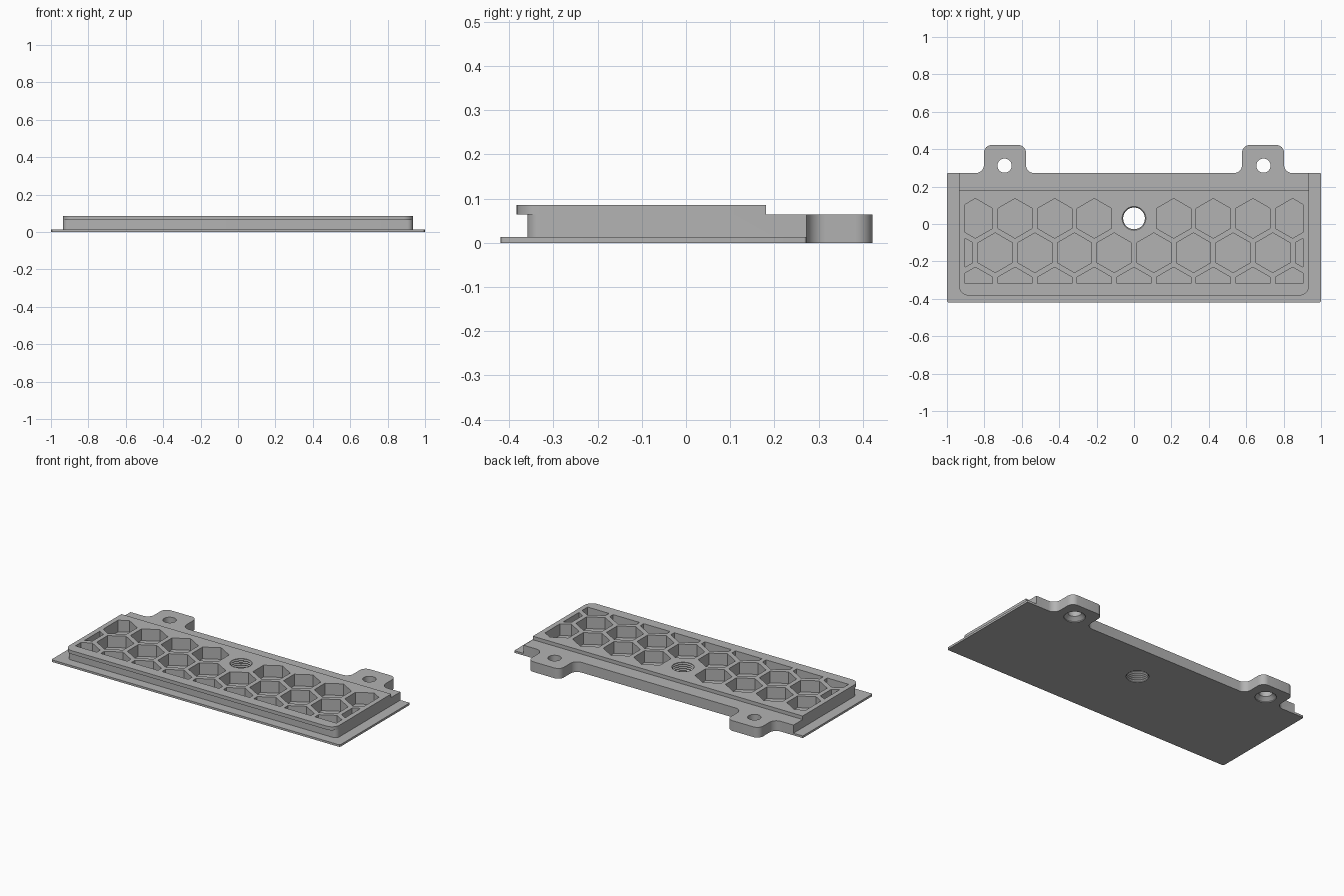
import bpy, bmesh, math
from mathutils import Vector

if "Cube" in bpy.data.objects:
    bpy.data.objects.remove(bpy.data.objects["Cube"])

grey = bpy.data.materials.new("mid grey")
grey.use_nodes = True
colour = (0.45, 0.45, 0.45, 1)
grey.diffuse_color = colour
grey.node_tree.nodes["Principled BSDF"].inputs["Base Color"].default_value = colour

PLATE_TOP, SHELF, TOP = 0.013, 0.064, 0.086
HOLE_Y = 0.03


def rounded(corners, steps=8):
    """Outline from (x, y, radius) corners, each replaced by an arc."""
    out = []
    for i, (x, y, r) in enumerate(corners):
        p = Vector((x, y))
        if r == 0:
            out.append(p)
            continue
        a = (Vector(corners[i - 1][:2]) - p).normalized()
        b = (Vector(corners[(i + 1) % len(corners)][:2]) - p).normalized()
        centre = p + (a + b) * r
        for k in range(steps + 1):
            t = k / steps * math.pi / 2
            out.append(centre - b * r * math.cos(t) - a * r * math.sin(t))
    return out


def prism(bm, outline, z0, z1):
    low = [bm.verts.new((x, y, z0)) for x, y in outline]
    high = [bm.verts.new((x, y, z1)) for x, y in outline]
    bm.faces.new(low[::-1])
    bm.faces.new(high)
    for i in range(len(low)):
        j = (i + 1) % len(low)
        bm.faces.new((low[i], low[j], high[j], high[i]))


def lathe(bm, x, y, profile, sides=40):
    """Closed solid of revolution from (radius, z) pairs, low to high."""
    rings = []
    for r, z in profile:
        angles = [2 * math.pi * k / sides for k in range(sides)]
        rings.append([bm.verts.new((x + r * math.cos(t), y + r * math.sin(t), z)) for t in angles])
    bm.faces.new(rings[0][::-1])
    bm.faces.new(rings[-1])
    for a, b in zip(rings, rings[1:]):
        for i in range(sides):
            j = (i + 1) % sides
            bm.faces.new((a[i], a[j], b[j], b[i]))


def clip(poly, axis, limit, sign):
    """Keep the part of a polygon where sign * coordinate <= limit."""
    out = []
    for p, q in zip(poly, poly[1:] + poly[:1]):
        dp, dq = limit - sign * p[axis], limit - sign * q[axis]
        if dp >= 0:
            out.append(p)
        if dp * dq < 0:
            out.append(p.lerp(q, dp / (dp - dq)))
    return out


def make(name, bm):
    bmesh.ops.recalc_face_normals(bm, faces=bm.faces)
    mesh = bpy.data.meshes.new(name)
    bm.to_mesh(mesh)
    bm.free()
    mesh.materials.append(grey)
    ob = bpy.data.objects.new(name, mesh)
    bpy.context.collection.objects.link(ob)
    return ob


def boolean(target, tool, operation):
    bpy.context.view_layer.objects.active = target
    mod = target.modifiers.new(operation.lower(), "BOOLEAN")
    mod.operation, mod.solver, mod.object = operation, "EXACT", tool
    bpy.ops.object.modifier_apply(modifier=mod.name)
    bpy.data.objects.remove(tool)


# Thin base plate
bm = bmesh.new()
prism(bm, rounded([(-1, -0.42, 0.01), (1, -0.42, 0.01), (1, 0.272, 0.005), (-1, 0.272, 0.005)], 3), 0, PLATE_TOP)
cover = make("vented_cover_plate", bm)

# Body with two filleted mounting tabs along the back
right = [(0.935, -0.359, 0.03), (0.935, 0.272, 0), (0.802, 0.272, 0.045),
         (0.802, 0.422, 0.04), (0.578, 0.422, 0.04), (0.578, 0.272, 0.045)]
left = [(-x, y, r) for x, y, r in reversed(right)]
bm = bmesh.new()
prism(bm, rounded(right + left), 0, SHELF)
boolean(cover, make("body_and_tabs", bm), "UNION")

# Raised panel overhanging the front
bm = bmesh.new()
prism(bm, rounded([(-0.935, -0.383, 0.052), (0.935, -0.383, 0.052), (0.935, 0.181, 0), (-0.935, 0.181, 0)]), SHELF, TOP)
boolean(cover, make("raised_panel", bm), "UNION")

# Honeycomb pockets, trimmed to the panel border
bm = bmesh.new()
pitch, radius = 0.212, 0.106
for row in range(3):
    cy = HOLE_Y - row * pitch * math.sin(math.pi / 3)
    for col in range(-5, 6):
        cx = (col + 0.5 * (row % 2)) * pitch
        if row == 0 and col == 0:
            continue
        hexagon = [Vector((cx + radius * math.sin(k * math.pi / 3), cy - radius * math.cos(k * math.pi / 3)))
                   for k in range(6)]
        for axis, limit, sign in ((0, 0.904, 1), (0, 0.904, -1), (1, 0.318, -1)):
            hexagon = clip(hexagon, axis, limit, sign)
        if len(hexagon) > 2:
            prism(bm, hexagon, PLATE_TOP, TOP + 0.05)

# Ridged centre hole and countersunk tab holes
ridges = [(0.058 if k % 2 else 0.064, 0.004 + 0.0065 * k) for k in range(13)]
lathe(bm, 0, HOLE_Y, [(0.058, -0.05)] + ridges + [(0.058, TOP + 0.05)])
for side in (-1, 1):
    lathe(bm, side * 0.692, 0.312, [(0.06, -0.05), (0.06, 0.006), (0.038, 0.026), (0.038, TOP + 0.05)])
boolean(cover, make("cutter", bm), "DIFFERENCE")

# Smooth rounded corners, keep edges sharp
bpy.ops.object.select_all(action="DESELECT")
cover.select_set(True)
bpy.context.view_layer.objects.active = cover
bpy.ops.object.shade_smooth_by_angle(angle=math.radians(30))
